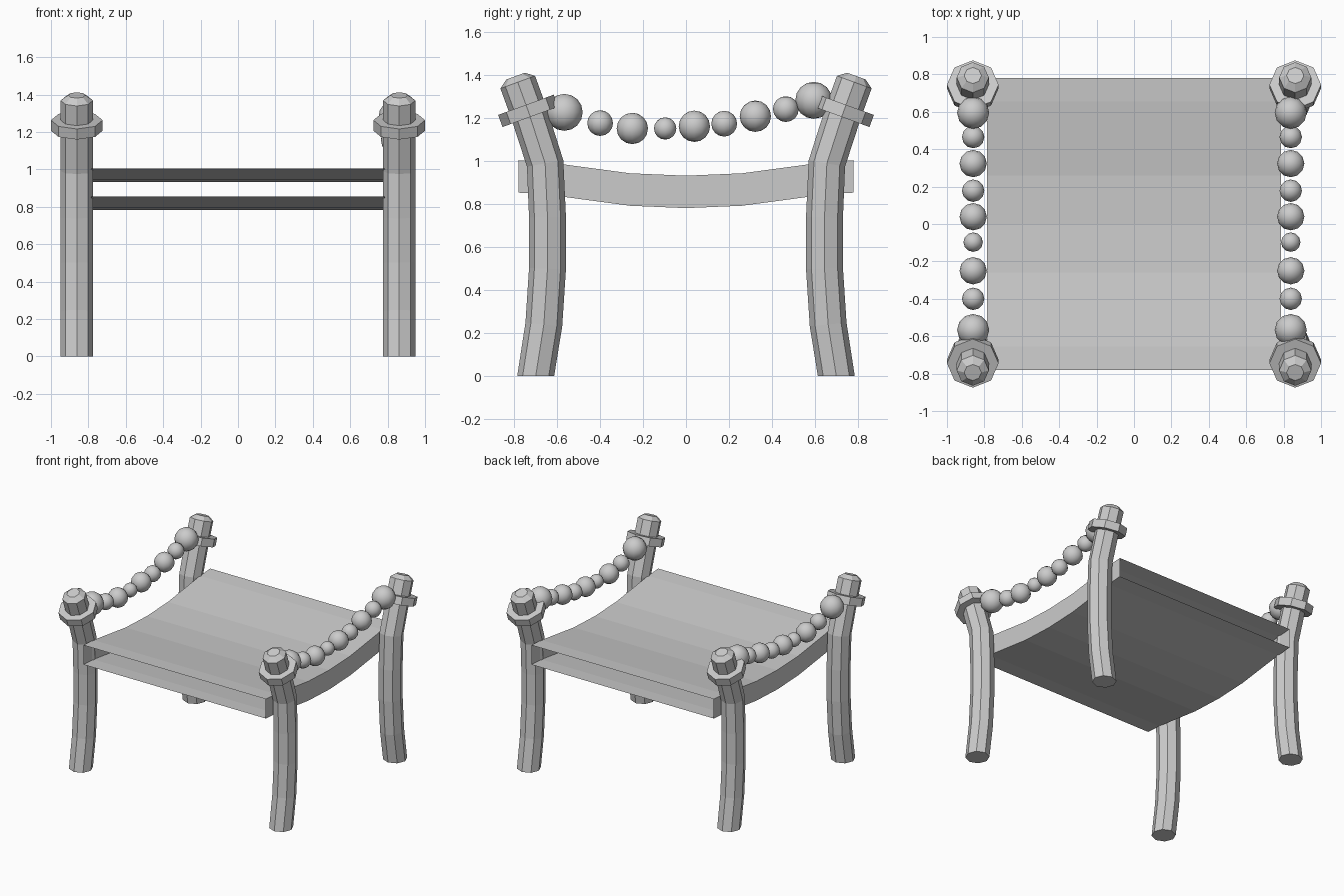
import bpy, bmesh, math
from mathutils import Vector

cube = bpy.data.objects.get("Cube")
if cube:
    bpy.data.objects.remove(cube, do_unlink=True)

stone = bpy.data.materials.new("light_grey")
stone.use_nodes = True
grey = (0.6, 0.6, 0.6, 1)
stone.diffuse_color = grey
stone.node_tree.nodes["Principled BSDF"].inputs["Base Color"].default_value = grey


def finish(name, bm, smooth=False):
    bmesh.ops.recalc_face_normals(bm, faces=bm.faces)
    mesh = bpy.data.meshes.new(name)
    bm.to_mesh(mesh)
    bm.free()
    mesh.materials.append(stone)
    for p in mesh.polygons:
        p.use_smooth = smooth
    obj = bpy.data.objects.new(name, mesh)
    bpy.context.collection.objects.link(obj)
    return obj


def loft(name, x, side, rings, sides=8):
    """Skin tilted rings (y, z, radius, tilt in degrees) leaning outward on one end."""
    bm = bmesh.new()
    loops = []
    for y, z, r, tilt in rings:
        t = math.radians(tilt)
        loop = []
        for i in range(sides):
            a = 2 * math.pi * i / sides
            u, v = r * math.cos(a), r * math.sin(a)
            loop.append(bm.verts.new((x + u, side * (y + v * math.cos(t)), z - v * math.sin(t))))
        loops.append(loop)
    for low, high in zip(loops, loops[1:]):
        for i in range(sides):
            j = (i + 1) % sides
            bm.faces.new((low[i], low[j], high[j], high[i]))
    bm.faces.new(loops[0])
    bm.faces.new(loops[-1])
    return finish(name, bm)


# Posts, collars and caps at the four corners
LEAN = 20
POST_R = 0.086
axis = Vector((math.sin(math.radians(LEAN)), math.cos(math.radians(LEAN))))
collar_mid = Vector((0.735, 1.235))


def along(distance, radius):
    p = collar_mid + axis * distance
    return (p.x, p.y, radius, LEAN)


post = [(0.70, 0, POST_R, 0), (0.662, 0.24, POST_R, -6), (0.645, 0.5, POST_R, -2),
        (0.645, 0.74, POST_R, 1), (0.656, 0.99, POST_R, 10), along(0, POST_R)]
for sx, xname in ((1, "left"), (-1, "right")):
    for sy, yname in ((-1, "front"), (1, "back")):
        tag = f"{yname}_{xname}"
        x = sx * 0.862
        loft(f"post_{tag}", x, sy, post)
        loft(f"collar_{tag}", x, sy, [along(-0.03, 0.138), along(0.03, 0.138)])
        loft(f"cap_{tag}", x, sy, [along(0, POST_R), along(0.142, POST_R), along(0.172, 0.046)])

# Sagging deck: a flat sleeve with open front and back ends
half = [(0.78, 1.005), (0.655, 0.997), (0.26, 0.944)]
sag = [(-y, z) for y, z in half] + [(0, 0.933)] + half[::-1]
bm = bmesh.new()
sections = []
for y, z in sag:
    sections.append([bm.verts.new((x, y, h)) for x, h in
                     ((-0.785, z), (0.785, z), (0.785, z - 0.151), (-0.785, z - 0.151))])
for a, b in zip(sections, sections[1:]):
    for i in range(4):
        j = (i + 1) % 4
        bm.faces.new((a[i], a[j], b[j], b[i]))
finish("deck", bm)

# Strings of beads between the posts on each side: (y, z, radius)
BIG, MEDIUM, SMALL, TINY = 0.086, 0.073, 0.06, 0.052
beads = [(-0.567, 1.228, BIG), (-0.4, 1.178, SMALL), (-0.25, 1.153, MEDIUM),
         (-0.097, 1.153, TINY), (0.039, 1.163, MEDIUM), (0.178, 1.175, SMALL),
         (0.323, 1.21, MEDIUM), (0.465, 1.243, SMALL), (0.595, 1.284, BIG)]
for x, xname in ((0.838, "left"), (-0.86, "right")):
    for n, (y, z, r) in enumerate(beads, 1):
        bm = bmesh.new()
        bmesh.ops.create_uvsphere(bm, u_segments=12, v_segments=8, radius=r)
        bmesh.ops.translate(bm, verts=bm.verts, vec=(x, y, z))
        finish(f"bead_{xname}_{n}", bm, smooth=True)
